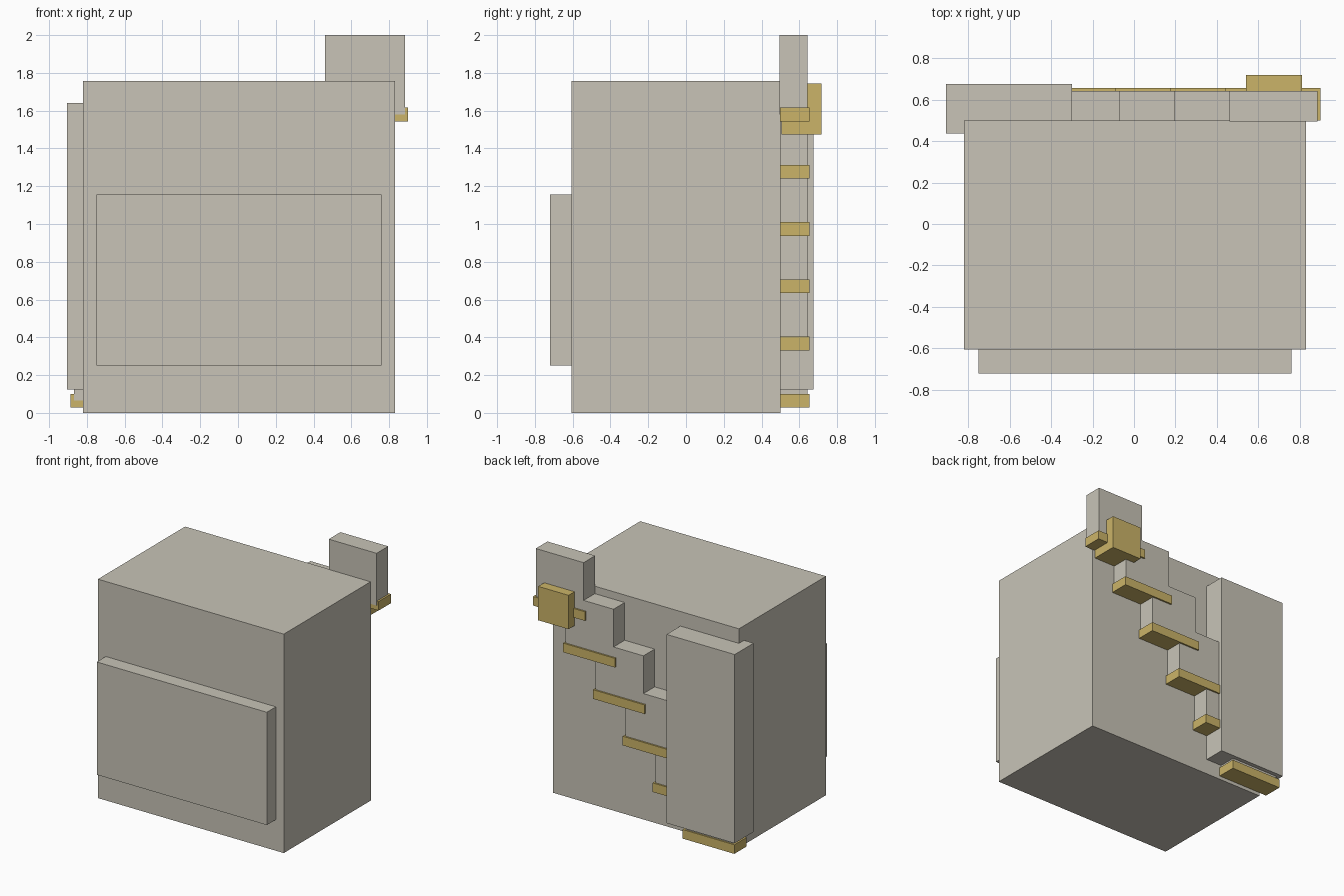
import bpy
from mathutils import Vector

cube = bpy.data.objects.get("Cube")
if cube:
    bpy.data.objects.remove(cube, do_unlink=True)


def make_material(name, rgb):
    mat = bpy.data.materials.new(name)
    mat.use_nodes = True
    mat.diffuse_color = (*rgb, 1)
    mat.node_tree.nodes["Principled BSDF"].inputs["Base Color"].default_value = (*rgb, 1)
    return mat


stone = make_material("warm grey", (0.578, 0.552, 0.474))
gold = make_material("gold", (0.597, 0.456, 0.138))


def box(name, low, high, mat):
    """Axis-aligned box between two corners."""
    low, high = Vector(low), Vector(high)
    bpy.ops.mesh.primitive_cube_add(size=1, location=(low + high) / 2)
    obj = bpy.context.object
    obj.name = name
    obj.scale = high - low
    bpy.ops.object.transform_apply(location=False, rotation=False, scale=True)
    obj.data.materials.append(mat)
    return obj


# Main body, front panel and rear column
box("main_body", (-0.82, -0.605, 0), (0.83, 0.5, 1.757), stone)
box("front_panel", (-0.75, -0.72, 0.25), (0.76, -0.605, 1.155), stone)
box("rear_column", (-0.905, 0.435, 0.125), (-0.3, 0.675, 1.64), stone)

# Staircase climbing across the back: a riser block and a tread per step
for i in range(6):
    x = -0.868 + 0.2655 * i
    z = 0.065 + 0.303 * i
    box(f"stair_block_{i + 1}", (x, 0.495, z), (x + 0.425, 0.642, z + 0.42), stone)
    box(f"stair_tread_{i + 1}", (x - 0.02, 0.498, z - 0.037),
        (x + 0.44, 0.655, z + 0.036), gold)

# Plaque on the top step
box("top_plaque", (0.54, 0.505, 1.473), (0.81, 0.718, 1.745), gold)
